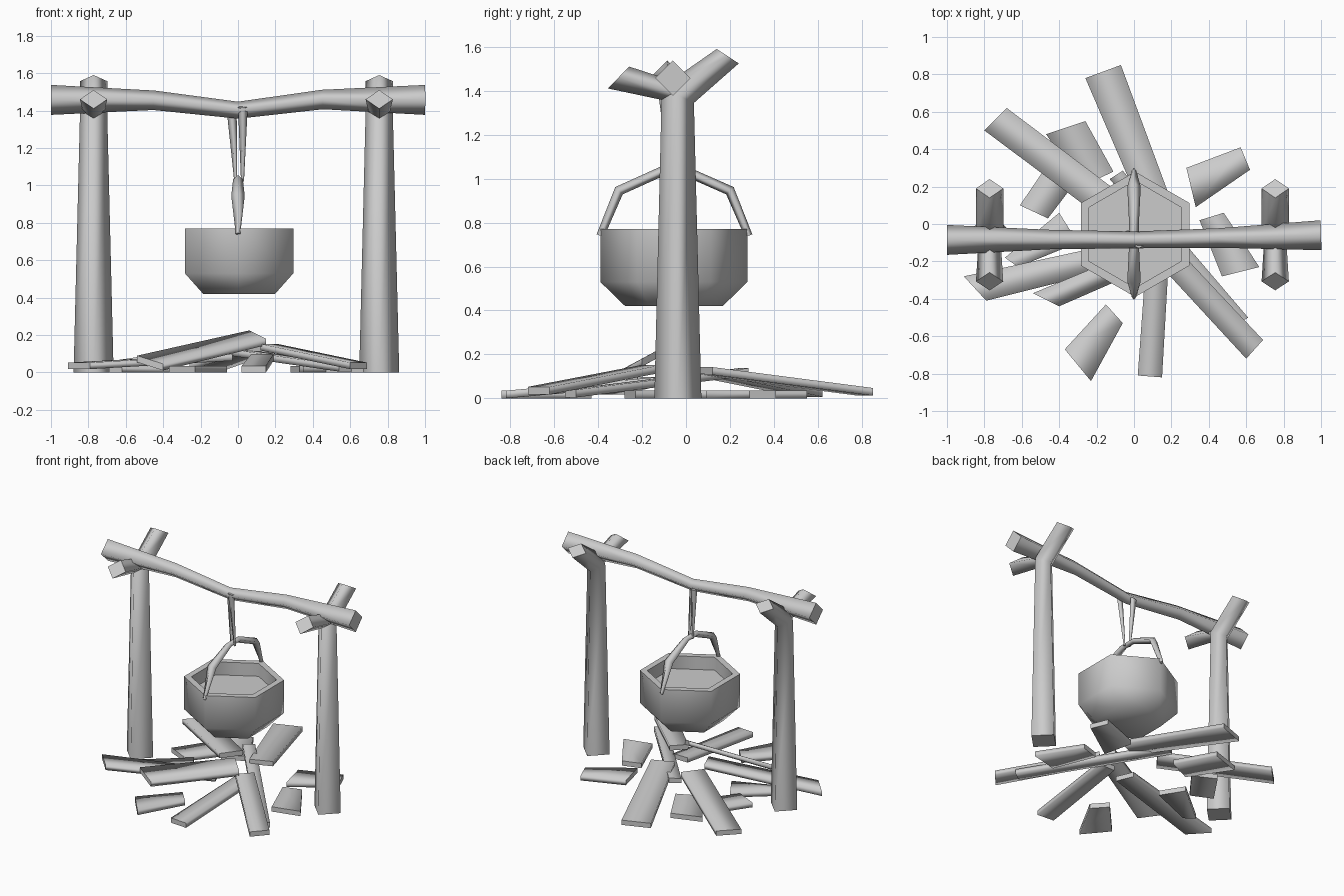
import bpy, bmesh, math
from mathutils import Vector

if "Cube" in bpy.data.objects:
    bpy.data.objects.remove(bpy.data.objects["Cube"])

grey = bpy.data.materials.new("plain_grey")
grey.use_nodes = True
grey.diffuse_color = (0.6, 0.6, 0.6, 1)
grey.node_tree.nodes["Principled BSDF"].inputs["Base Color"].default_value = (0.6, 0.6, 0.6, 1)


def skin(name, rings):
    """Bridge a series of equal rings with smooth sides and flat end caps."""
    bm = bmesh.new()
    loops = [[bm.verts.new(p) for p in ring] for ring in rings]
    n = len(loops[0])
    for a, b in zip(loops, loops[1:]):
        for i in range(n):
            j = (i + 1) % n
            bm.faces.new((a[i], a[j], b[j], b[i])).smooth = True
    bm.faces.new(loops[0][::-1])
    bm.faces.new(loops[-1])
    bmesh.ops.recalc_face_normals(bm, faces=bm.faces)
    mesh = bpy.data.meshes.new(name)
    bm.to_mesh(mesh)
    bm.free()
    mesh.materials.append(grey)
    obj = bpy.data.objects.new(name, mesh)
    bpy.context.collection.objects.link(obj)
    return obj


def pole(name, path, radii, side, tip=None):
    """Sweep a diamond along a path; a radius may be (side, normal), tip turns the end."""
    pts = [Vector(p) for p in path]
    side = Vector(side)
    rings = []
    for k, p in enumerate(pts):
        before = (p - pts[max(k - 1, 0)]).normalized()
        after = (pts[min(k + 1, len(pts) - 1)] - p).normalized()
        t = (before + after).normalized()
        r = radii[k]
        ru, rv = r if isinstance(r, tuple) else (r, r)
        if before.length and after.length:
            rv /= t.dot(after)
        elif tip and before.length:
            t = Vector(tip).normalized()
        u = (side - t * side.dot(t)).normalized()
        v = t.cross(u)
        rings.append([p + u * ru, p + v * rv, p - u * ru, p - v * rv])
    return skin(name, rings)


def log(name, outer, inner, z_outer=0.0175, z_inner=0.0175, roll=0, thick=0.035):
    """Split log between two end edges; roll lifts one long side over the other."""
    rings = []
    for (a, b), z in ((outer, z_outer), (inner, z_inner)):
        p, q = Vector((*a, z + roll)), Vector((*b, z - roll))
        h = Vector((0, 0, thick / 2))
        rings.append([p + h, q + h, q - h, p - h])
    return skin(name, rings)


# Forked posts
for label, x in (("right", -0.772), ("left", 0.755)):
    pole(label + "_post", [(x, -0.037, 0), (x, -0.037, 1.38), (x, 0.19, 1.557)],
         [0.107, 0.073, (0.073, 0.06)], (1, 0, 0), tip=(0, 0.55, 0.84))
    pole(label + "_front_fork", [(x, -0.02, 1.385), (x, -0.307, 1.46)],
         [(0.055, 0.045), (0.073, 0.069)], (1, 0, 0), tip=(0, -0.72, 0.69))

# Sagging crossbar
pole("crossbar", [(-1, -0.085, 1.457), (-0.45, -0.083, 1.455), (0, -0.085, 1.402),
                  (0.45, -0.075, 1.459), (1, -0.06, 1.457)],
     [0.08, 0.052, 0.045, 0.052, 0.08], (0, 1, 0))

# Hanging straps, one on each side of the crossbar
pole("back_strap", [(-0.033, -0.045, 1.39), (-0.012, -0.06, 1.02)],
     [(0.026, 0.012), 0.008], (1, 0, 0))
pole("front_strap", [(0.026, -0.118, 1.42), (0.024, -0.07, 1.02)],
     [(0.026, 0.012), 0.008], (1, 0, 0))

# Pot handle
pole("pot_handle", [(0, -0.39, 0.74), (0, -0.305, 0.945), (0, -0.11, 1.033),
                    (0, 0.0, 1.033), (0, 0.2, 0.945), (0, 0.285, 0.74)],
     [(0.012, 0.018), (0.036, 0.022), (0.026, 0.022),
      (0.026, 0.022), (0.036, 0.022), (0.012, 0.018)], (1, 0, 0))

# Six-sided pot with its contents
profile = [(0.222, 0.42), (0.335, 0.53), (0.335, 0.77), (0.286, 0.77), (0.286, 0.675)]
pot = skin("pot", [[(0.006 + r * math.sin(i * math.tau / 6),
                     -0.055 + r * math.cos(i * math.tau / 6), z)
                    for i in range(6)] for r, z in profile])
bpy.ops.object.select_all(action='DESELECT')
bpy.context.view_layer.objects.active = pot
pot.select_set(True)
bpy.ops.object.shade_smooth_by_angle(angle=math.radians(62))

# Long logs leaning into the fire
log("back_log", ((-0.26, 0.78), (-0.07, 0.85)), ((0.05, 0.06), (0.2, 0.12)), 0.03, 0.125)
log("back_right_log", ((-0.8, 0.5), (-0.68, 0.62)), ((-0.17, 0.03), (-0.07, 0.16)), 0.025, 0.12)
log("raised_log", ((-0.54, -0.37), (-0.4, -0.44)), ((0.06, -0.12), (0.15, -0.2)), 0.05, 0.185, 0.022)
log("right_log", ((-0.91, -0.28), (-0.79, -0.41)), ((-0.08, -0.1), (-0.03, -0.22)), 0.035, 0.08)
log("front_log", ((0.02, -0.81), (0.15, -0.82)), ((0.07, -0.12), (0.19, -0.12)), 0.018, 0.08)
log("front_left_log", ((0.6, -0.72), (0.69, -0.62)), ((0.12, -0.2), (0.21, -0.11)), 0.035, 0.135)
log("narrow_log", ((0.54, -0.55), (0.61, -0.5)), ((-0.13, 0.24), (-0.06, 0.285)), 0.022, 0.12)

# Short pieces lying on the ground
log("front_chip", ((-0.37, -0.67), (-0.23, -0.84)), ((-0.15, -0.43), (-0.06, -0.53)))
log("left_chip", ((0.67, -0.23), (0.47, -0.28)), ((0.48, 0.06), (0.35, 0.02)))
log("back_left_chip", ((0.57, 0.41), (0.62, 0.29)), ((0.28, 0.3), (0.33, 0.09)))
log("back_right_chip", ((-0.47, 0.48), (-0.26, 0.55)), ((-0.28, 0.2), (-0.11, 0.28)))
log("inner_right_chip", ((-0.61, 0.1), (-0.46, 0.03)), ((-0.46, 0.32), (-0.3, 0.24)))
log("right_chip", ((-0.69, -0.18), (-0.62, -0.23)), ((-0.4, 0.06), (-0.3, -0.1)))
